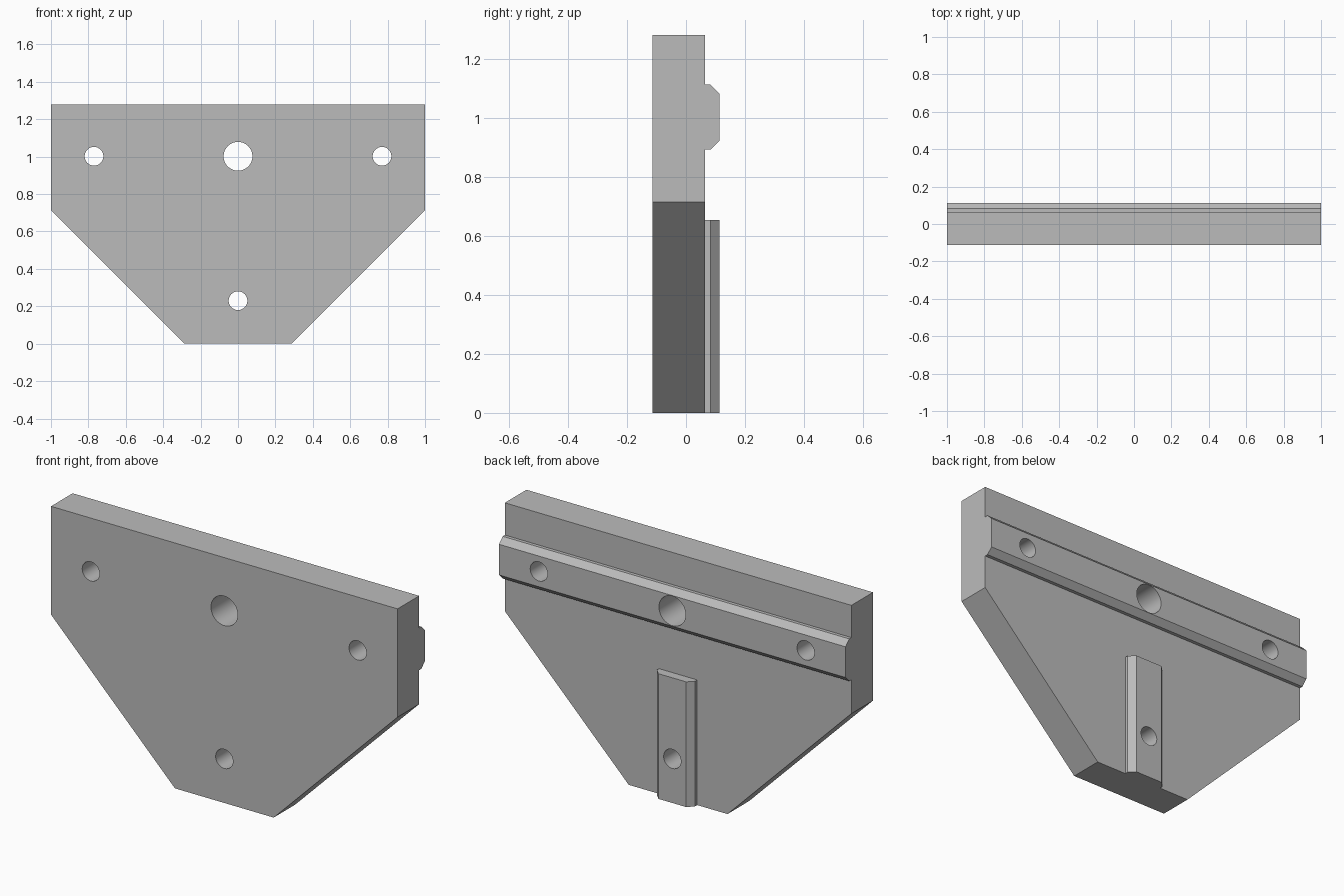
import bpy
import bmesh
from math import radians
from mathutils import Vector

cube = bpy.data.objects.get("Cube")
if cube:
    bpy.data.objects.remove(cube, do_unlink=True)

FRONT, BACK, RAIL_BACK = -0.113, 0.065, 0.113
TOP, HOLE_Z = 1.28, 1.002

grey = bpy.data.materials.new("plain grey")
grey.use_nodes = True
grey.diffuse_color = (0.5, 0.5, 0.5, 1)
grey.node_tree.nodes["Principled BSDF"].inputs["Base Color"].default_value = grey.diffuse_color


def prism(name, outline, extrude):
    """Solid made by sweeping a closed 3D outline along a vector."""
    bm = bmesh.new()
    face = bm.faces.new([bm.verts.new(p) for p in outline])
    swept = bmesh.ops.extrude_face_region(bm, geom=[face])["geom"]
    verts = [g for g in swept if isinstance(g, bmesh.types.BMVert)]
    bmesh.ops.translate(bm, verts=verts, vec=Vector(extrude))
    bmesh.ops.recalc_face_normals(bm, faces=bm.faces)
    mesh = bpy.data.meshes.new(name)
    bm.to_mesh(mesh)
    bm.free()
    mesh.materials.append(grey)
    obj = bpy.data.objects.new(name, mesh)
    bpy.context.collection.objects.link(obj)
    return obj


def combine(target, tool, operation):
    """Apply a boolean and discard the tool."""
    mod = target.modifiers.new(tool.name, "BOOLEAN")
    mod.operation, mod.solver, mod.object = operation, "EXACT", tool
    bpy.context.view_layer.objects.active = target
    bpy.ops.object.modifier_apply(modifier=mod.name)
    bpy.data.objects.remove(tool, do_unlink=True)


# Plate with tapered lower corners
half = [(1, TOP), (1, 0.715), (0.285, 0)]
outline = half + [(-x, z) for x, z in reversed(half)]
plate = prism("mounting_plate", [(x, FRONT, z) for x, z in outline],
              (0, BACK - FRONT, 0))

# Chamfered rails on the back, sharing one section (offset, depth)
side = [(0.11, BACK - 0.03), (0.11, 0.083), (0.08, RAIL_BACK)]
section = side + [(-w, y) for w, y in reversed(side)]
cross_rail = prism("cross_rail", [(-1, y, HOLE_Z + w) for w, y in section], (2, 0, 0))
upright_rail = prism("upright_rail", [(w, y, 0) for w, y in section], (0, 0, 0.653))
for rail in (cross_rail, upright_rail):
    combine(plate, rail, "UNION")

# Through holes
for x, z, radius in [(-0.77, HOLE_Z, 0.05), (0.77, HOLE_Z, 0.05),
                     (0, HOLE_Z, 0.077), (0, 0.23, 0.05)]:
    bpy.ops.mesh.primitive_cylinder_add(vertices=48, radius=radius, depth=1,
                                        location=(x, 0, z), rotation=(radians(90), 0, 0))
    drill = bpy.context.object
    drill.name = "hole_cutter"
    drill.hide_render = True
    drill.data.materials.append(grey)
    combine(plate, drill, "DIFFERENCE")

# Smooth hole walls, sharp edges elsewhere
bpy.ops.object.select_all(action="DESELECT")
plate.select_set(True)
bpy.context.view_layer.objects.active = plate
bpy.ops.object.shade_smooth_by_angle(angle=radians(30))
